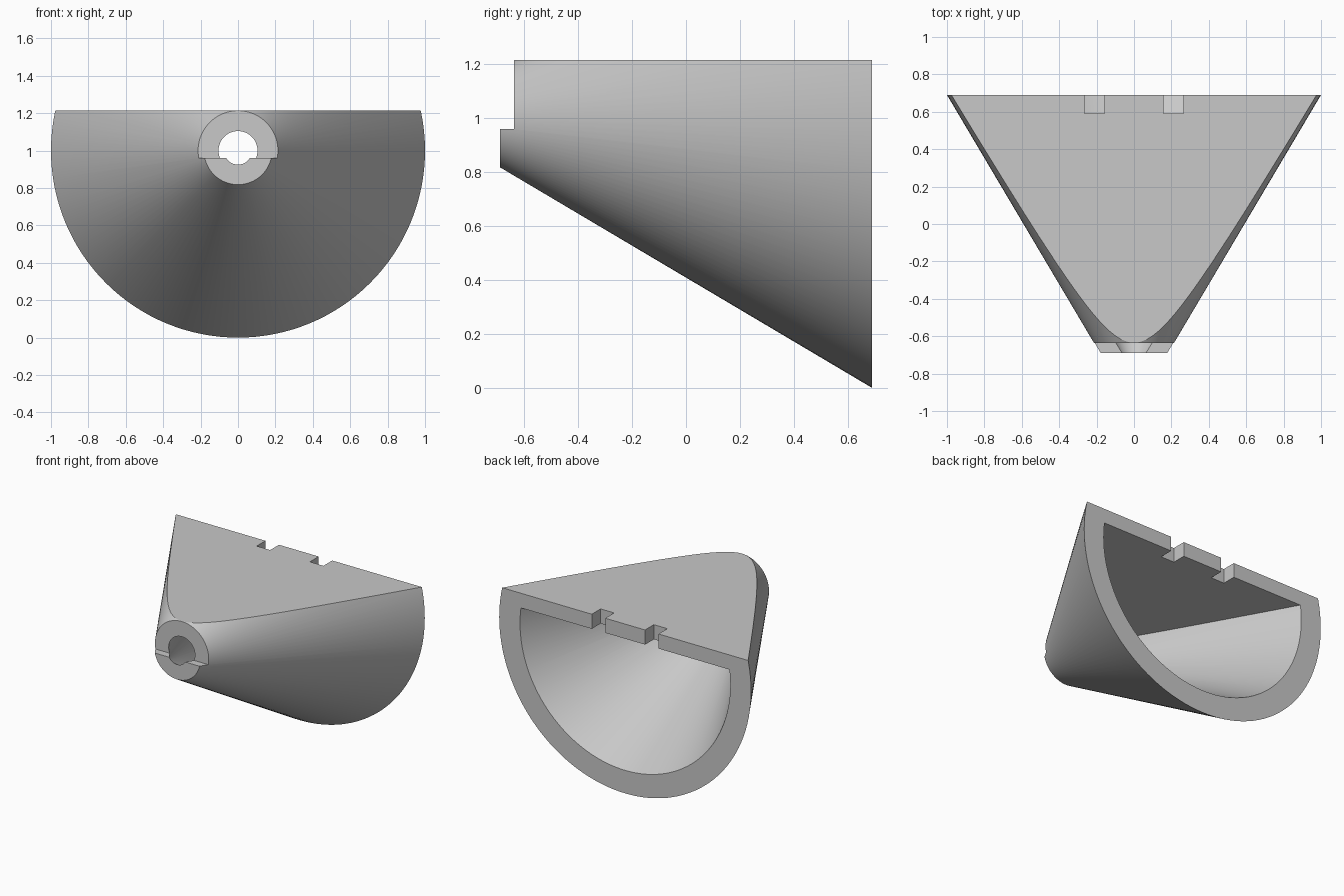
import bpy, bmesh, math
from mathutils import Matrix

if "Cube" in bpy.data.objects:
    bpy.data.objects.remove(bpy.data.objects["Cube"], do_unlink=True)

AXIS_Z = 1.0      # height of the cone axis
HALF = 0.69       # half the length
TOP = 1.215       # flat upper face
CEILING = 1.11    # flat upper face of the cavity

grey = bpy.data.materials.new("light_grey")
grey.use_nodes = True
colour = (0.58, 0.58, 0.58, 1)
grey.diffuse_color = colour
grey.node_tree.nodes["Principled BSDF"].inputs["Base Color"].default_value = colour


def add_object(name, bm):
    bmesh.ops.recalc_face_normals(bm, faces=bm.faces)
    mesh = bpy.data.meshes.new(name)
    bm.to_mesh(mesh)
    bm.free()
    mesh.materials.append(grey)
    obj = bpy.data.objects.new(name, mesh)
    bpy.context.collection.objects.link(obj)
    return obj


def flat_topped_cone(name, r_front, r_back, half, top):
    """Cone along y, sliced flat at the given height."""
    bm = bmesh.new()
    place = Matrix.Translation((0, 0, AXIS_Z)) @ Matrix.Rotation(-math.pi / 2, 4, 'X')
    bmesh.ops.create_cone(bm, cap_ends=True, segments=128, radius1=r_front,
                          radius2=r_back, depth=2 * half, matrix=place)
    geom = bm.verts[:] + bm.edges[:] + bm.faces[:]
    cut = bmesh.ops.bisect_plane(bm, geom=geom, plane_co=(0, 0, top),
                                 plane_no=(0, 0, 1), clear_outer=True)
    rim = [e for e in cut["geom_cut"] if isinstance(e, bmesh.types.BMEdge)]
    bmesh.ops.contextual_create(bm, geom=rim)
    return add_object(name, bm)


def box(name, low, high):
    bm = bmesh.new()
    size = [h - l for l, h in zip(low, high)]
    mid = [(h + l) / 2 for l, h in zip(low, high)]
    bmesh.ops.create_cube(bm, size=1, matrix=Matrix.Translation(mid) @ Matrix.Diagonal((*size, 1)))
    return add_object(name, bm)


# Outer body
body = flat_topped_cone("cone_housing", 0.182, 1.0, HALF, TOP)

# Cavity running past both ends
extra = 0.05
slope = (0.835 - 0.075) / (2 * HALF)
cutters = [flat_topped_cone("cavity_cutter", 0.075 - extra * slope,
                            0.835 + extra * slope, HALF + extra, CEILING)]

# Step across the upper half of the nozzle
cutters.append(box("nozzle_step_cutter", (-0.5, -1, 0.96), (0.5, -0.637, 1.5)))

# Pair of slots in the rear edge of the top plate
for side in (-1, 1):
    x1, x2 = sorted((side * 0.158, side * 0.265))
    cutters.append(box("slot_cutter", (x1, 0.59, 1.0), (x2, 0.8, 1.4)))

bpy.context.view_layer.objects.active = body
for cutter in cutters:
    cutter.hide_render = True
    mod = body.modifiers.new(cutter.name, 'BOOLEAN')
    mod.operation = 'DIFFERENCE'
    mod.solver = 'EXACT'
    mod.object = cutter
    bpy.ops.object.modifier_apply(modifier=mod.name)
    bpy.data.objects.remove(cutter, do_unlink=True)

# Smooth cone walls, sharp edges elsewhere
bpy.ops.object.select_all(action='DESELECT')
body.select_set(True)
bpy.ops.object.shade_smooth_by_angle(angle=math.radians(20))
